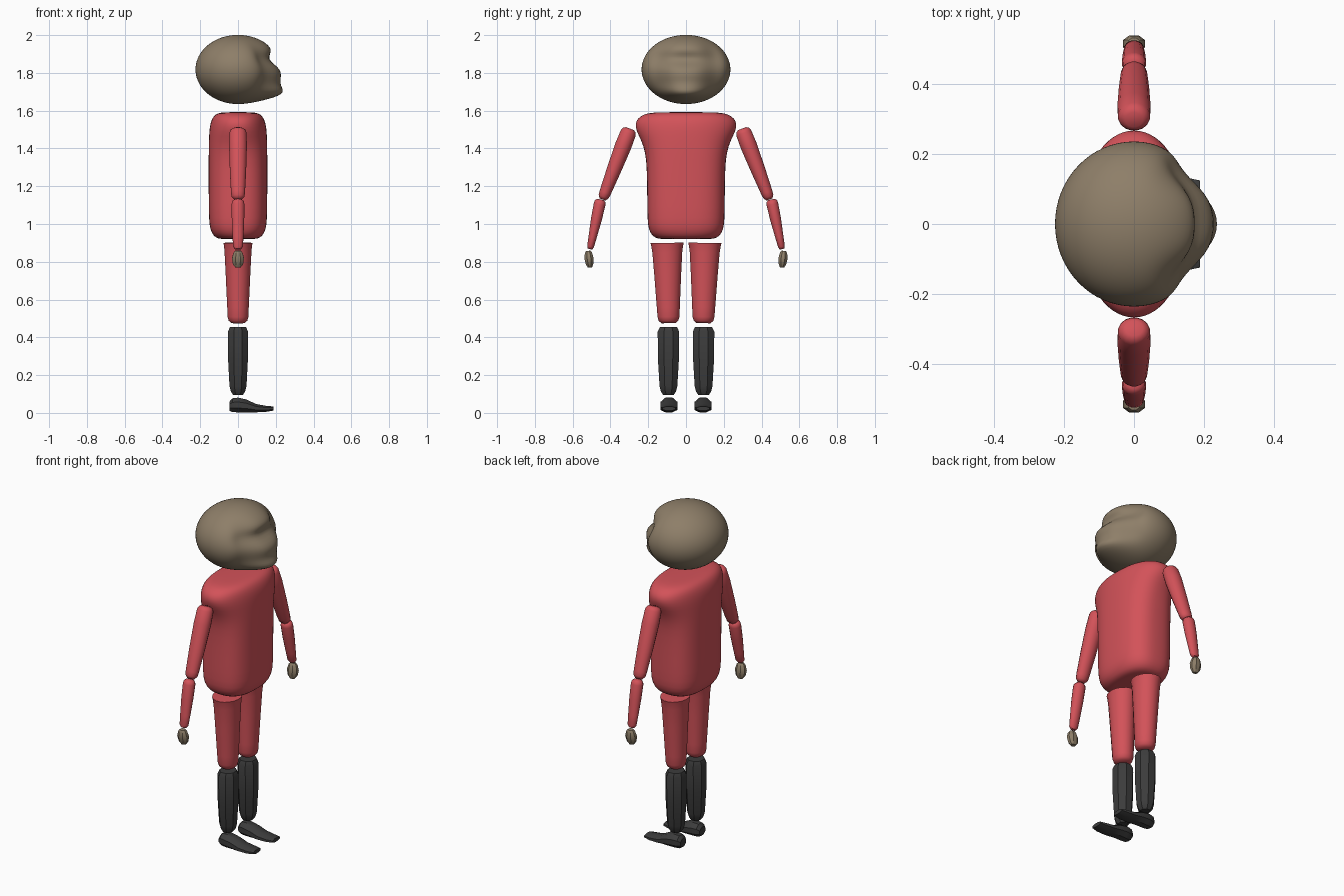
import bpy, bmesh, math
from mathutils import Vector

if "Cube" in bpy.data.objects:
    bpy.data.objects.remove(bpy.data.objects["Cube"])


def material(name, rgb):
    m = bpy.data.materials.new(name)
    m.diffuse_color = (*rgb, 1)
    m.use_nodes = True
    m.node_tree.nodes["Principled BSDF"].inputs["Base Color"].default_value = m.diffuse_color
    return m


RED = material("red_cloth", (0.65, 0.085, 0.1))
SKIN = material("tan_skin", (0.27, 0.21, 0.14))
DARK = material("dark_leather", (0.045, 0.045, 0.045))


def finish(bm, name, mat, angle=40, subsurf=0):
    bmesh.ops.recalc_face_normals(bm, faces=bm.faces)
    me = bpy.data.meshes.new(name)
    bm.to_mesh(me)
    bm.free()
    me.materials.append(mat)
    ob = bpy.data.objects.new(name, me)
    bpy.context.collection.objects.link(ob)
    bpy.ops.object.select_all(action='DESELECT')
    bpy.context.view_layer.objects.active = ob
    ob.select_set(True)
    bpy.ops.object.shade_smooth_by_angle(angle=math.radians(angle))
    if subsurf:
        s = ob.modifiers.new("subsurf", 'SUBSURF')
        s.levels = s.render_levels = subsurf
    return ob


def spow(v, e):
    return math.copysign(abs(v) ** e, v)


def tube(name, p0, p1, secs, mat, u=(1, 0, 0), sides=16, angle=40, subsurf=0):
    """Loft of sections (t, radius_u, radius_v, offset_v, roundness) from p0 to p1."""
    p0, p1, u = Vector(p0), Vector(p1), Vector(u)
    d = p1 - p0
    v = d.normalized().cross(u)
    k = 1 / math.cos(math.pi / sides)
    bm = bmesh.new()
    prev = None
    for i, sec in enumerate(secs):
        t, ru, rv, off, n = (*sec, 0, 2)[:5] if len(sec) == 3 else (*sec, 2)[:5]
        ring = []
        for j in range(sides):
            a = 2 * math.pi * (j + 0.5) / sides
            ring.append(bm.verts.new(p0 + d * t + u * ru * k * spow(math.cos(a), 2 / n)
                                     + v * (rv * k * spow(math.sin(a), 2 / n) + off)))
        if prev:
            for j in range(sides):
                bm.faces.new((prev[j], prev[j - 1], ring[j - 1], ring[j]))
        if i in (0, len(secs) - 1):
            bm.faces.new(ring)
        prev = ring
    return finish(bm, name, mat, angle, subsurf)


# Head: ellipsoid with an eye hollow, pinched cheeks and a broad muzzle
bm = bmesh.new()
bmesh.ops.create_uvsphere(bm, u_segments=64, v_segments=40, radius=1)


def bell(x, c, s):
    return math.exp(-((x - c) / s) ** 2)


for vert in bm.verts:
    n = vert.co.copy()
    x, y, z = n.x * 0.225, n.y * 0.235, 1.818 + n.z * 0.183
    if n.x > 0:
        f = min(1, n.x * 1.3)
        f = f * f * (3 - 2 * f)
        mid = bell(y, 0, 0.15)
        x += f * mid * (0.07 * bell(z, 1.685, 0.05) - 0.048 * bell(z, 1.873, 0.042))
        x -= f * 0.03 * bell(abs(y), 0.15, 0.06)
        x += f * mid * 0.005 * bell(z, 1.78, 0.04)
    vert.co = (x, y, z)
finish(bm, "head", SKIN, 80)

# Torso: rounded body widening to narrow shoulder caps
H = 0.67
body = [(0.920, .06, .10, 2.3), (0.921, .105, .15, 2.5), (0.935, .128, .177, 2.6),
        (0.97, .147, .198, 2.7), (1.02, .154, .204, 2.7), (1.15, .155, .205, 2.7),
        (1.30, .155, .207, 2.7), (1.38, .155, .215, 2.6), (1.44, .154, .235, 2.4),
        (1.49, .152, .262, 2.2), (1.53, .147, .270, 2.1), (1.56, .136, .255, 2.2),
        (1.58, .120, .225, 2.3), (1.59, .095, .185, 2.3), (1.592, .05, .10, 2.3)]
tube("torso", (0, 0, 0.92), (0, 0, 1.59),
     [((z - 0.92) / H, rx, ry, 0, n) for z, rx, ry, n in body],
     RED, sides=32, angle=80, subsurf=1)

for s, side in ((-1, "right"), (1, "left")):
    # Arm
    tube(side + "_upper_arm", (0, s * .297, 1.505), (0, s * .442, 1.13),
         [(0, .025, .022), (.02, .038, .035), (.06, .045, .042), (.25, .047, .044),
          (.6, .043, .038), (.9, .037, .031), (.96, .034, .028), (1, .02, .017)], RED, angle=60)
    tube(side + "_forearm", (0, s * .452, 1.13), (0, s * .508, .867),
         [(0, .018, .018), (.04, .031, .029), (.1, .034, .031), (.4, .033, .029),
          (.75, .029, .022), (.95, .026, .018), (1, .016, .012)], RED, angle=60)
    # Hand
    tube(side + "_hand", (0, s * .518, .858), (0, s * .508, .77),
         [(0, .015, .012), (.12, .024, .019), (.45, .032, .024),
          (.8, .027, .020), (1, .014, .011)], SKIN, sides=8, angle=30)
    # Leg
    tube(side + "_thigh", (0, s * .1, .9), (0, s * .092, .475),
         [(0, .077, .088), (.04, .074, .084), (.12, .071, .079), (.4, .065, .071),
          (.8, .057, .061), (.92, .055, .058), (.97, .049, .052), (1, .035, .037)],
         RED, sides=20, angle=50)
    # Boot shaft
    tube(side + "_boot_shaft", (0, s * .093, .455), (0, s * .093, .095),
         [(0, .043, .045), (.07, .053, .057), (.5, .052, .055),
          (.87, .045, .047), (.95, .038, .040), (1, .026, .028)], DARK, sides=8, angle=30)
    # Foot: (x, half width, bottom z, top z)
    foot = [(-.045, .026, .012, .06), (-.03, .038, .004, .077), (0, .045, .003, .081),
            (.045, .046, .003, .071), (.095, .045, .003, .047),
            (.15, .042, .006, .037), (.188, .034, .012, .034)]
    tube(side + "_foot", (0, s * .09, 0), (1, s * .09, 0),
         [(x, w, (b - a) / 2, (a + b) / 2) for x, w, a, b in foot],
         DARK, u=(0, 1, 0), sides=8, angle=30)
